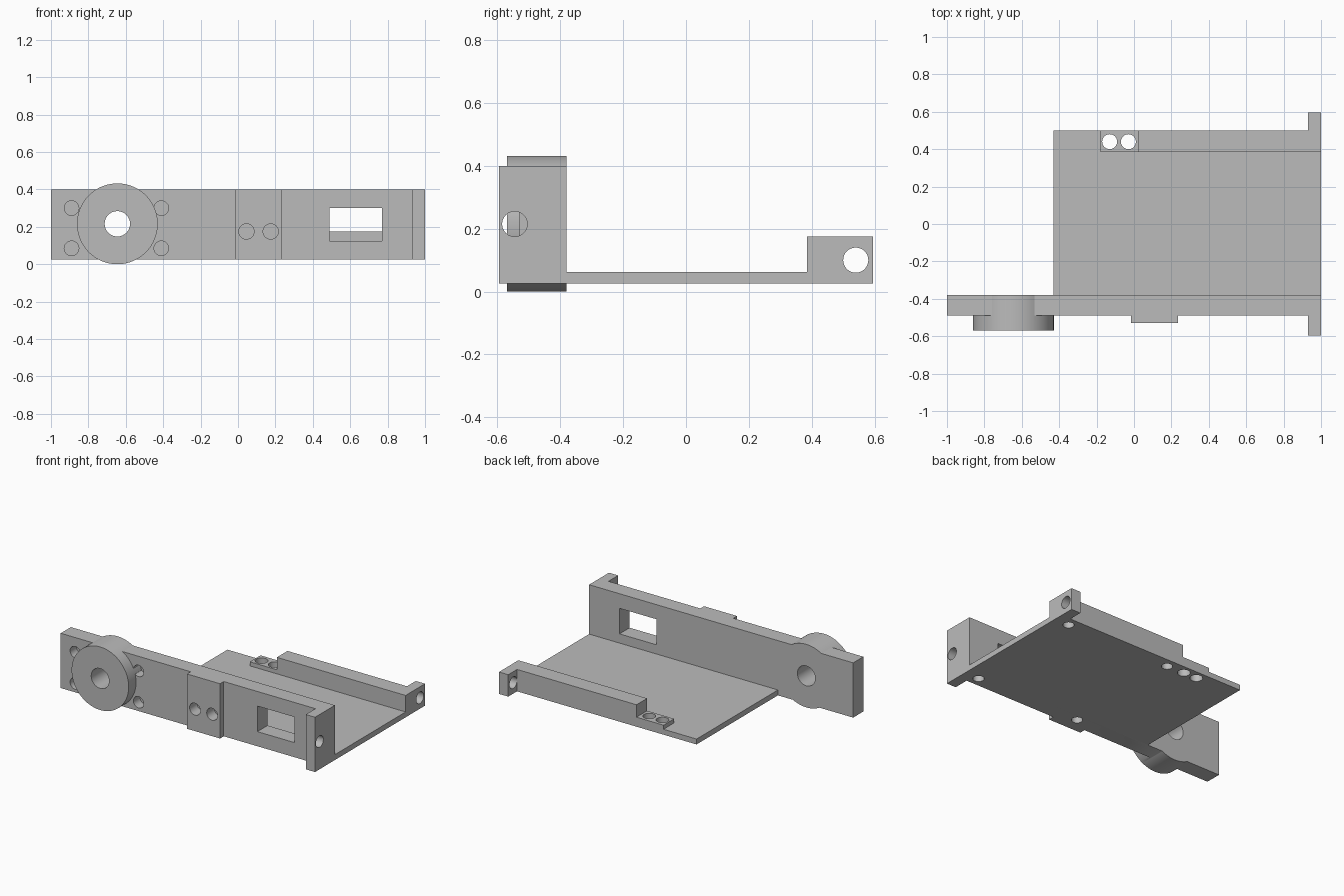
import bpy, bmesh
from math import pi
from mathutils import Matrix

cube = bpy.data.objects.get("Cube")
if cube:
    bpy.data.objects.remove(cube, do_unlink=True)

grey = bpy.data.materials.new("plain_grey")
grey.use_nodes = True
colour = (0.5, 0.5, 0.5, 1)
grey.diffuse_color = colour
grey.node_tree.nodes["Principled BSDF"].inputs["Base Color"].default_value = colour

FLOOR, WALL_TOP, RAIL_TOP = 0.025, 0.40, 0.175


def finish(bm, name):
    bmesh.ops.recalc_face_normals(bm, faces=bm.faces[:])
    mesh = bpy.data.meshes.new(name)
    bm.to_mesh(mesh)
    bm.free()
    ob = bpy.data.objects.new(name, mesh)
    bpy.context.collection.objects.link(ob)
    mesh.materials.append(grey)
    return ob


def prism(name, outline, z0, z1):
    """Extrude a plan outline upwards."""
    bm = bmesh.new()
    face = bm.faces.new([bm.verts.new((x, y, z0)) for x, y in outline])
    new = bmesh.ops.extrude_face_region(bm, geom=[face])["geom"]
    bmesh.ops.translate(bm, vec=(0, 0, z1 - z0),
                        verts=[v for v in new if isinstance(v, bmesh.types.BMVert)])
    return finish(bm, name)


def box(name, x, y, z):
    return prism(name, [(x[0], y[0]), (x[1], y[0]), (x[1], y[1]), (x[0], y[1])], *z)


def rod(name, axis, start, end, a, b, radius, sides=32):
    """Cylinder along an axis; a and b are its other two coordinates in order."""
    mid = (start + end) / 2
    centre = {"x": (mid, a, b), "y": (a, mid, b), "z": (a, b, mid)}[axis]
    turn = {"x": Matrix.Rotation(pi / 2, 4, "Y"), "y": Matrix.Rotation(pi / 2, 4, "X"),
            "z": Matrix.Identity(4)}[axis]
    bm = bmesh.new()
    bmesh.ops.create_cone(bm, cap_ends=True, segments=sides, radius1=radius, radius2=radius,
                          depth=end - start, matrix=Matrix.Translation(centre) @ turn)
    return finish(bm, name)


def combine(ob, tool, operation):
    tool.hide_render = True
    mod = ob.modifiers.new(operation.lower(), "BOOLEAN")
    mod.operation, mod.solver, mod.object = operation, "EXACT", tool
    bpy.context.view_layer.objects.active = ob
    bpy.ops.object.modifier_apply(modifier=mod.name)
    bpy.data.objects.remove(tool, do_unlink=True)


def drill(ob, *args):
    combine(ob, rod("drill", *args), "DIFFERENCE")


# Front wall with the raised pad and end flange in its plan
front_wall = prism("front_wall", [
    (-1, -0.38), (-1, -0.49), (-0.015, -0.49), (-0.015, -0.53), (0.235, -0.53),
    (0.235, -0.49), (0.93, -0.49), (0.93, -0.595), (1, -0.595), (1, -0.38)],
    FLOOR, WALL_TOP)

# Window, blind screw holes, flange hole
combine(front_wall, box("window", (0.49, 0.77), (-0.7, -0.3), (0.125, 0.30)), "DIFFERENCE")
for x in (-0.89, -0.41):
    for z in (0.085, 0.30):
        drill(front_wall, "y", -0.6, -0.42, x, z, 0.039)
for x in (0.045, 0.175):
    drill(front_wall, "y", -0.6, -0.45, x, 0.175, 0.041)
drill(front_wall, "x", 0.9, 1.1, -0.545, 0.215, 0.04)

# Round hub through the wall, with its bore
combine(front_wall, rod("hub", "y", -0.57, -0.38, -0.645, 0.216, 0.216, 80), "UNION")
drill(front_wall, "y", -0.7, -0.3, -0.645, 0.216, 0.068)

# Base tray with rear rail and low step
base_tray = box("base_tray", (-0.43, 1), (-0.38, 0.5), (FLOOR, 0.062))
rail = prism("rear_rail", [(0.025, 0.385), (1, 0.385), (1, 0.595), (0.93, 0.595),
                           (0.93, 0.5), (0.025, 0.5)], FLOOR, RAIL_TOP)
combine(base_tray, rail, "UNION")
combine(base_tray, box("step", (-0.18, 0.025), (0.385, 0.5), (FLOOR, 0.09)), "UNION")
for x in (-0.13, -0.03):
    drill(base_tray, "z", -0.1, 0.3, x, 0.44, 0.04)
drill(base_tray, "x", 0.9, 1.1, 0.54, 0.10, 0.04)

# Blind holes in the underside
for x in (0.10, 0.89):
    drill(base_tray, "z", -0.1, 0.1, x, 0.435, 0.035)
    drill(front_wall, "z", -0.1, 0.1, x, -0.425, 0.035)

# Smooth the round surfaces, keep the edges crisp
for ob in (front_wall, base_tray):
    bpy.ops.object.select_all(action="DESELECT")
    ob.select_set(True)
    bpy.context.view_layer.objects.active = ob
    bpy.ops.object.shade_smooth_by_angle(angle=pi / 6)
